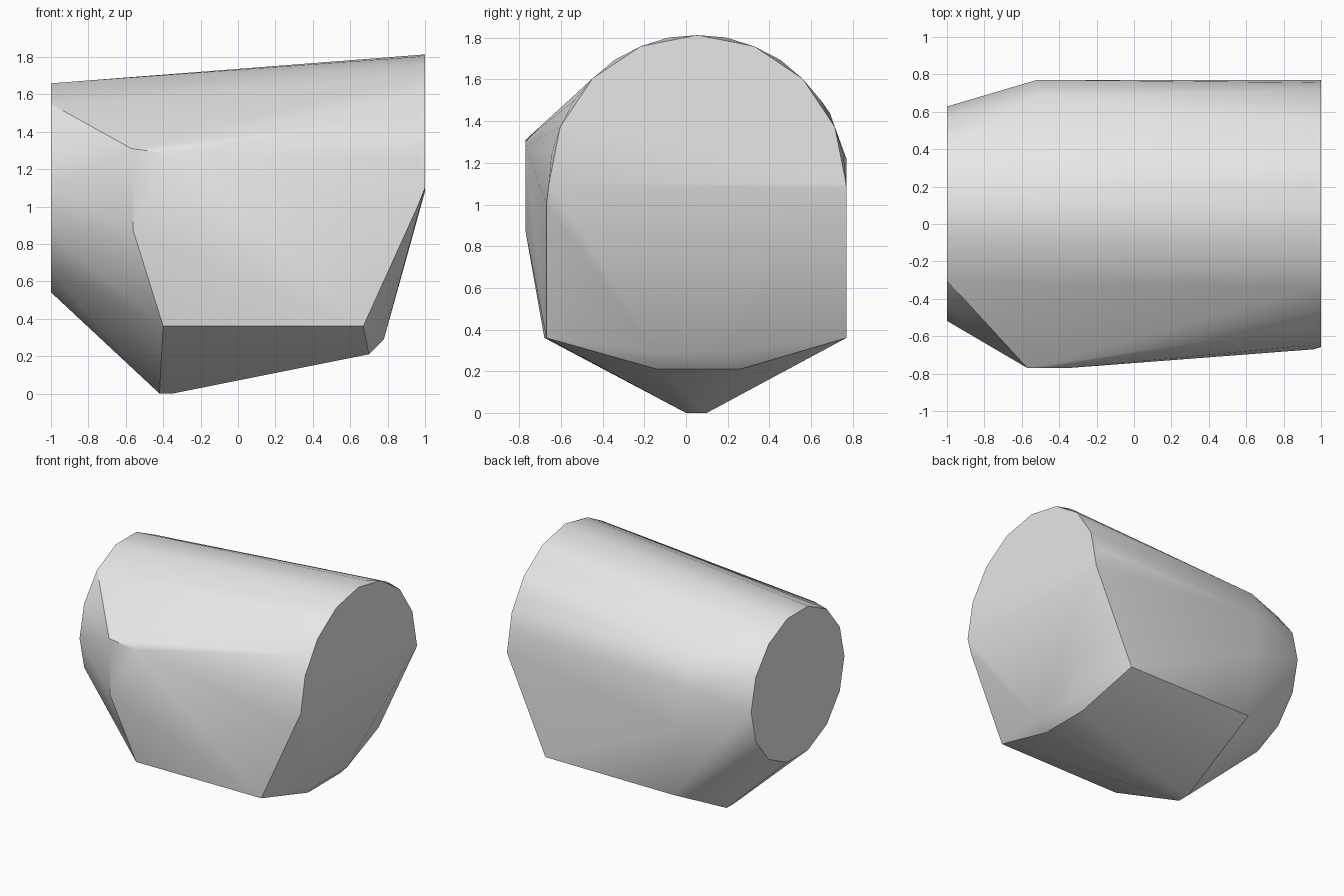
import bpy
import bmesh
from math import cos, sin, pi

cube = bpy.data.objects.get("Cube")
if cube:
    bpy.data.objects.remove(cube, do_unlink=True)


def arc(x, radius, start, stop, count):
    """Points on a circle facing along x, angles in units of pi."""
    points = []
    for i in range(count):
        a = pi * (start + (stop - start) * i / (count - 1))
        points.append((x, 0.055 + radius * cos(a), 1.1 + radius * sin(a)))
    return points


# Narrow round end, then the chipped rim of the wide end
points = arc(-1, 0.573, 0, 13 / 7, 14)
points += arc(1, 0.713, 0, 1, 9)
points += arc(0.965, 0.715, 1 / 16, 15 / 16, 8)

# Lower part of the wide end
points += [(1, 0.77, 1.08), (1, -0.65, 1.13), (0.96, -0.67, 1.0),
           (0.67, 0.77, 0.36), (0.67, -0.67, 0.36),
           (0.78, -0.14, 0.29), (0.78, 0.23, 0.29),
           (0.7, -0.14, 0.21), (0.7, 0.26, 0.21)]

# Flat front and back shoulders
points += [(-0.57, -0.77, 1.31), (-0.35, -0.77, 1.28),
           (-0.56, -0.77, 0.87), (-0.4, -0.68, 0.36),
           (-0.52, 0.69, 1.44), (-0.52, 0.77, 1.22),
           (-0.5, 0.77, 0.9), (-0.42, 0.77, 0.36)]

# Small foot
points += [(x, y, 0) for x in (-0.42, -0.35) for y in (0, 0.1)]

# Wrap the points in one faceted solid
bm = bmesh.new()
for p in points:
    bm.verts.new(p)
hull = bmesh.ops.convex_hull(bm, input=bm.verts)
spare = {e for e in hull["geom_interior"] + hull["geom_unused"]
         if isinstance(e, bmesh.types.BMVert)}
bmesh.ops.delete(bm, geom=list(spare), context="VERTS")
bmesh.ops.recalc_face_normals(bm, faces=bm.faces)

mesh = bpy.data.meshes.new("tapered_block")
bm.to_mesh(mesh)
bm.free()
block = bpy.data.objects.new("tapered_block", mesh)
bpy.context.collection.objects.link(block)

# Plain grey surface
grey = bpy.data.materials.new("light_grey")
grey.use_nodes = True
colour = (0.8, 0.8, 0.8, 1)
grey.diffuse_color = colour
for node in grey.node_tree.nodes:
    if node.type == "BSDF_PRINCIPLED":
        node.inputs["Base Color"].default_value = colour
mesh.materials.append(grey)

# Soft shading with crisp main edges
bpy.ops.object.select_all(action="DESELECT")
block.select_set(True)
bpy.context.view_layer.objects.active = block
bpy.ops.object.shade_smooth_by_angle(angle=pi / 6)
